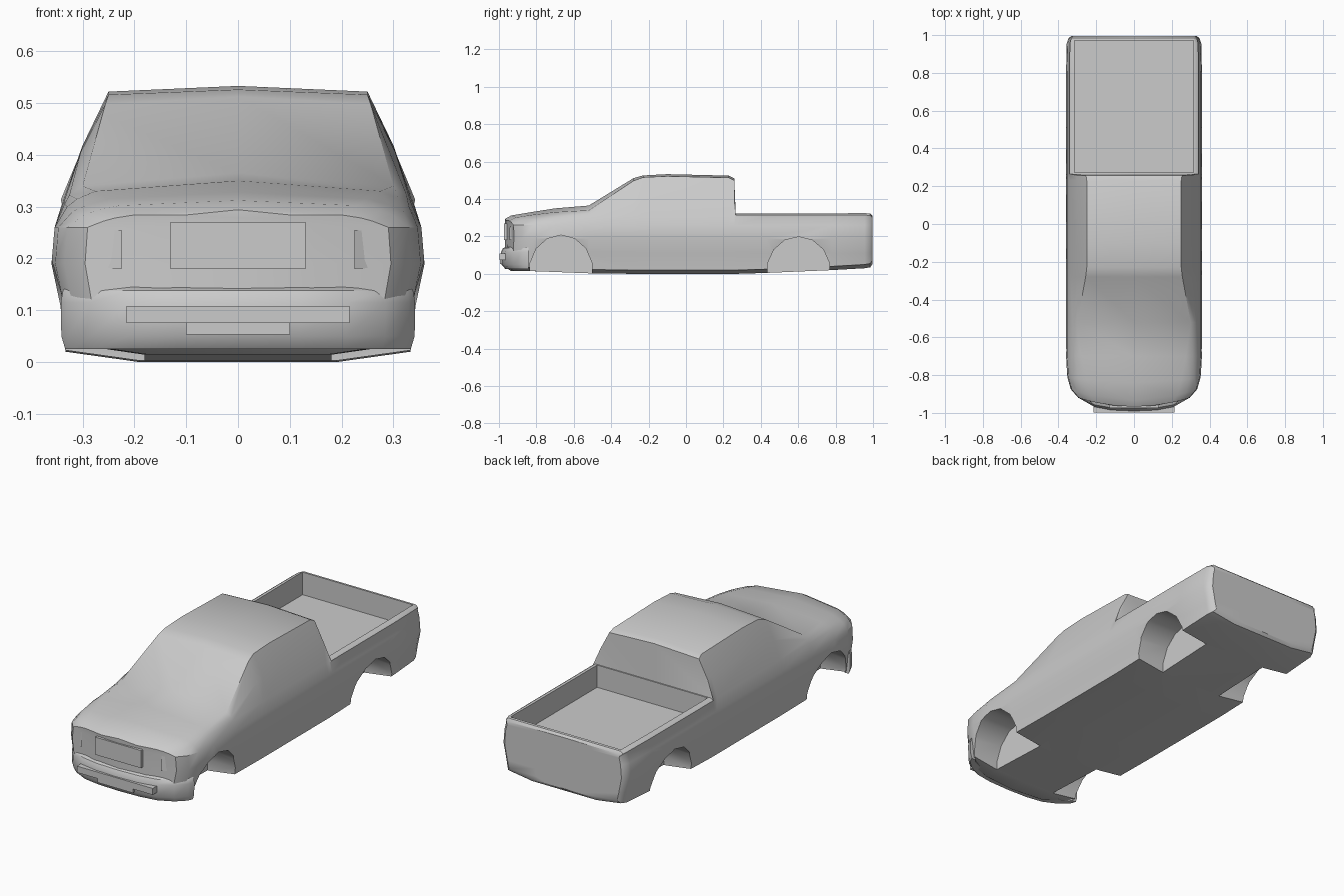
import bpy, bmesh, math

if "Cube" in bpy.data.objects:
    bpy.data.objects.remove(bpy.data.objects["Cube"])

paint = bpy.data.materials.new("grey_paint")
paint.diffuse_color = (0.6, 0.6, 0.6, 1)
paint.use_nodes = True
paint.node_tree.nodes["Principled BSDF"].inputs["Base Color"].default_value = paint.diffuse_color


def make_object(name, bm):
    bmesh.ops.remove_doubles(bm, verts=bm.verts, dist=1e-4)
    bmesh.ops.recalc_face_normals(bm, faces=bm.faces)
    me = bpy.data.meshes.new(name)
    bm.to_mesh(me)
    bm.free()
    ob = bpy.data.objects.new(name, me)
    bpy.context.collection.objects.link(ob)
    me.materials.append(paint)
    return ob


def smooth(ob, angle):
    bpy.ops.object.select_all(action='DESELECT')
    ob.select_set(True)
    bpy.context.view_layer.objects.active = ob
    bpy.ops.object.shade_smooth_by_angle(angle=math.radians(angle))


def box(name, lo, hi):
    bm = bmesh.new()
    bmesh.ops.create_cube(bm, size=1)
    for v in bm.verts:
        v.co = [(a + b) / 2 + c * (b - a) for a, b, c in zip(lo, hi, v.co)]
    return make_object(name, bm)


def half_section(w, zb, sh, edge, zt):
    mid = ((sh[0] + edge[0]) / 2 + 0.008, (sh[1] + edge[1]) / 2)
    return [(0, zb), (0.19 * w, zb), (0.333 * w, zb + 0.02), (0.343 * w, 0.11),
            (0.36 * w, 0.19), (0.354 * w, 0.26), sh, mid, edge, (0, zt)]


# Body stations: y, bow, width, bottom, shoulder, top edge, top centre
stations = [
    (-0.967, 0.07, 0.82, 0.035, (0.26, 0.272), (0.20, 0.284), 0.294),
    (-0.935, 0.07, 0.93, 0.015, (0.30, 0.283), (0.23, 0.302), 0.312),
    (-0.84, 0.03, 0.98, 0.015, (0.32, 0.29), (0.25, 0.315), 0.328),
    (-0.70, 0, 1, 0.01, (0.33, 0.30), (0.275, 0.33), 0.35),
    (-0.52, 0, 1, 0.003, (0.335, 0.305), (0.30, 0.34), 0.365),
    (-0.28, 0, 1, 0.0, (0.336, 0.31), (0.256, 0.498), 0.512),
    (-0.23, 0, 1, 0.0, (0.336, 0.31), (0.25, 0.516), 0.526),
    (-0.10, 0, 1, 0.0, (0.336, 0.31), (0.25, 0.522), 0.533),
    (0.23, 0, 1, 0.0, (0.338, 0.31), (0.25, 0.514), 0.525),
    (0.258, 0, 1, 0.0, (0.338, 0.31), (0.254, 0.50), 0.511),
    (0.266, 0, 1, 0.0, (0.340, 0.305), (0.328, 0.322), 0.322),
    (0.43, 0, 1, 0.005, (0.340, 0.305), (0.328, 0.322), 0.322),
    (0.78, 0, 1, 0.02, (0.340, 0.305), (0.328, 0.323), 0.323),
    (0.955, 0, 0.99, 0.03, (0.338, 0.305), (0.325, 0.325), 0.325),
    (0.985, 0, 0.96, 0.035, (0.330, 0.30), (0.318, 0.322), 0.322),
    (0.996, 0, 0.92, 0.05, (0.318, 0.29), (0.305, 0.31), 0.312),
]
bm = bmesh.new()


def point(y, bow, x, z):
    return bm.verts.new((x, y + bow * (x / 0.36) ** 2, z))


rings = []
for y, bow, *rest in stations:
    half = half_section(*rest)
    full = half + [(-x, z) for x, z in half[-2:0:-1]]
    rings.append([point(y, bow, x, z) for x, z in full])
n = len(rings[0])
for a, b in zip(rings, rings[1:]):
    for i in range(n):
        j = (i + 1) % n
        bm.faces.new((a[i], a[j], b[j], b[i]))
# Nose and tailgate, filled with vertical columns
for y, bow, *rest in (stations[0], stations[-1]):
    half = half_section(*rest)
    cols = [[point(y, bow, x * f, z) for x, z in half] for f in (1, 0.5, 0, -0.5, -1)]
    for a, b in zip(cols, cols[1:]):
        for i in range(len(half) - 1):
            bm.faces.new((a[i], a[i + 1], b[i + 1], b[i]))
body = make_object("truck_body", bm)

# Cutters: open bed and four wheel arches
cutters = [box("bed_cutter", (-0.314, 0.272, 0.208), (0.314, 0.972, 0.7))]
for y, top in ((-0.668, 0.207), (0.602, 0.198)):
    for s in (-1, 1):
        bm = bmesh.new()
        bmesh.ops.create_cone(bm, cap_ends=True, segments=14, radius1=0.17,
                              radius2=0.17, depth=0.3)
        for v in bm.verts:
            cx, cy, cz = v.co
            v.co = (s * 0.33 + cz, y + cx, 0.015 + cy * (top - 0.015) / 0.17)
        cutters.append(make_object("arch_cutter", bm))
for c in cutters:
    c.hide_render = True
    m = body.modifiers.new("cut", 'BOOLEAN')
    m.operation = 'DIFFERENCE'
    m.solver = 'EXACT'
    m.object = c
    bpy.context.view_layer.objects.active = body
    bpy.ops.object.modifier_apply(modifier=m.name)
for c in cutters:
    bpy.data.objects.remove(c)
smooth(body, 35)

# Front bumper swept round the nose
plan = [(0, -0.99), (0.12, -0.985), (0.21, -0.968), (0.285, -0.925),
        (0.33, -0.875), (0.342, -0.842)]
plan = [(-x, y) for x, y in plan[:0:-1]] + plan
profile = [(0.025, 0.025), (0.05, 0.003), (0.115, 0.0), (0.138, 0.012),
           (0.152, 0.05), (0.152, 0.09), (0.025, 0.09)]
bm = bmesh.new()
rings = [[bm.verts.new((x * (1 - d), y + d * (-y - 0.842) / 0.148, z))
          for z, d in profile] for x, y in plan]
for a, b in zip(rings, rings[1:]):
    for i in range(len(profile)):
        j = (i + 1) % len(profile)
        bm.faces.new((a[i], a[j], b[j], b[i]))
bm.faces.new(rings[0])
bm.faces.new(rings[-1])
smooth(make_object("front_bumper", bm), 40)

# Bumper bar, lower intake plate and wide grille panel
box("bumper_bar", (-0.215, -0.998, 0.075), (0.215, -0.965, 0.108))
box("lower_intake", (-0.10, -0.995, 0.053), (0.10, -0.975, 0.075))
box("grille_panel", (-0.13, -0.973, 0.18), (0.13, -0.955, 0.27))
# Headlights at the nose corners
for s, name in ((1, "right_headlight"), (-1, "left_headlight")):
    bm = bmesh.new()
    vs = [bm.verts.new((s * x, y, z)) for x, y, z in (
        (0.225, -0.945, 0.18), (0.318, -0.893, 0.185),
        (0.305, -0.892, 0.25), (0.225, -0.942, 0.255))]
    bm.faces.new(vs)
    bmesh.ops.solidify(bm, geom=bm.faces[:], thickness=0.008)
    make_object(name, bm)
